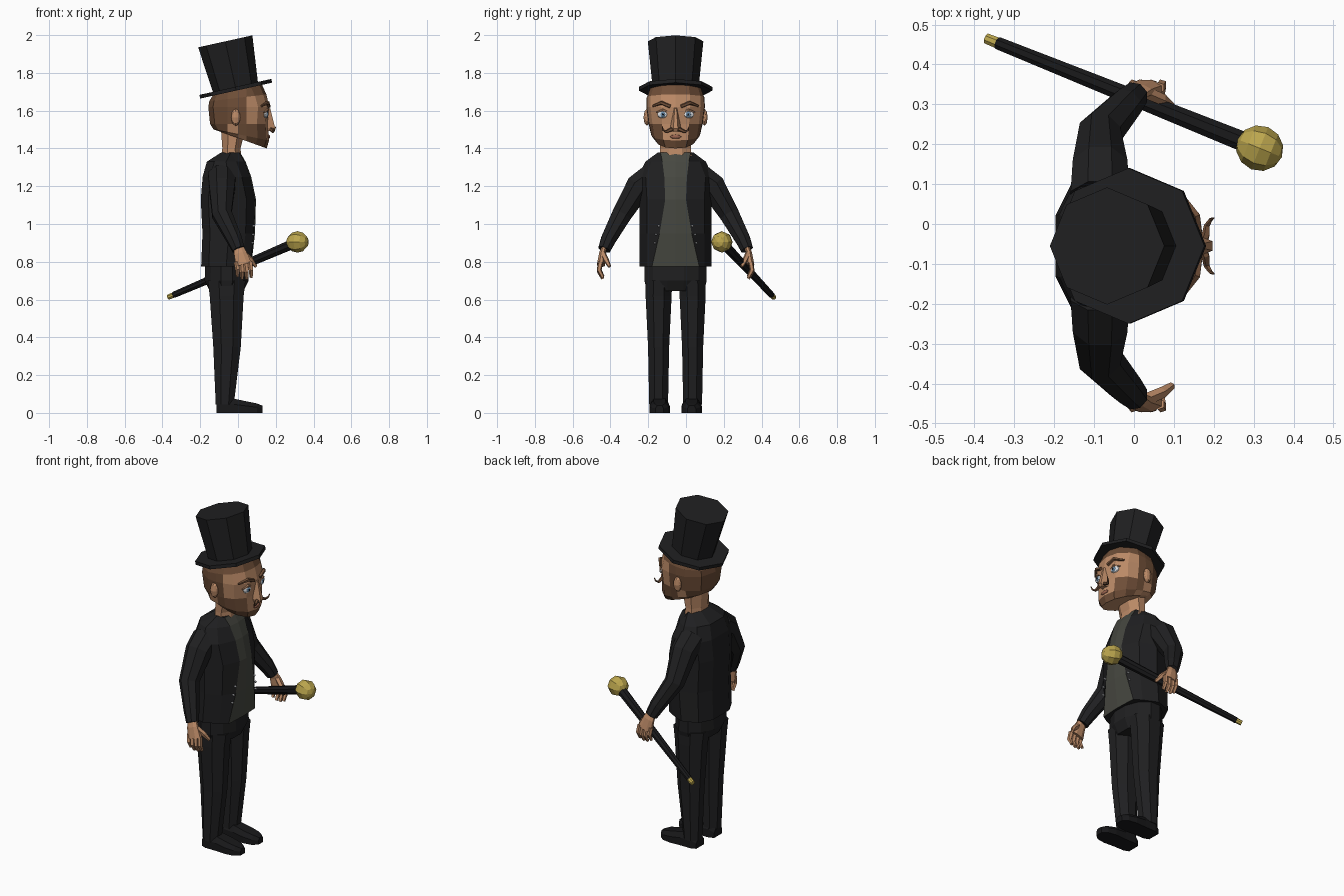
import bpy, bmesh, math
from mathutils import Vector, Matrix

if "Cube" in bpy.data.objects:
    bpy.data.objects.remove(bpy.data.objects["Cube"])

YC = -0.055  # body centre line; the figure faces +x


def mat(name, r, g, b):
    m = bpy.data.materials.new(name)
    m.diffuse_color = (r, g, b, 1)
    m.use_nodes = True
    m.node_tree.nodes["Principled BSDF"].inputs["Base Color"].default_value = m.diffuse_color
    return m


CLOTH = mat("black cloth", .014, .014, .015)
LEATHER = mat("black leather", .009, .009, .010)
VEST = mat("grey vest", .062, .064, .052)
SKIN = mat("skin", .50, .255, .135)
HAIR = mat("brown hair", .155, .075, .038)
GOLD = mat("gold", .50, .38, .075)
WHITE = mat("white", .75, .77, .80)
BLUE = mat("blue iris", .14, .27, .42)
LIP = mat("lip", .33, .13, .08)


def finish(name, bm, mats):
    bmesh.ops.recalc_face_normals(bm, faces=bm.faces)
    me = bpy.data.meshes.new(name)
    bm.to_mesh(me)
    bm.free()
    for m in mats:
        me.materials.append(m)
    ob = bpy.data.objects.new(name, me)
    bpy.context.collection.objects.link(ob)
    return ob


def loft(name, rings, mats, rule=None):
    """Skin a list of equal-length rings; rule(band, segment) picks the material."""
    bm = bmesh.new()
    vs = [[bm.verts.new((p[0], p[1] + YC, p[2])) for p in r] for r in rings]
    n = len(rings[0])
    for b in range(len(vs) - 1):
        for i in range(n):
            j = (i + 1) % n
            f = bm.faces.new((vs[b][i], vs[b][j], vs[b + 1][j], vs[b + 1][i]))
            if rule:
                f.material_index = rule(b, i)
    bm.faces.new(vs[0])
    bm.faces.new(vs[-1])
    return finish(name, bm, mats)


def tube(name, pts, radii, m, n=8, s=1, squash=1.0, rule=None):
    """Tapered tube along points; s = -1 mirrors it across the body."""
    pts = [Vector((x, y * s, z)) for x, y, z in pts]
    rings = []
    for i, p in enumerate(pts):
        d = (pts[min(i + 1, len(pts) - 1)] - pts[max(i - 1, 0)]).normalized()
        ref = Vector((1, 0, 0)) if abs(d.x) < .8 else Vector((0, 0, 1))
        u = (ref - d * ref.dot(d)).normalized()
        w = d.cross(u)
        rings.append([p + radii[i] * (u * math.cos(a) + w * squash * math.sin(a))
                      for a in (math.tau * (k + .5) / n for k in range(n))])
    return loft(name, rings, m if isinstance(m, list) else [m], rule)


def both(half):
    """Close a half outline (front centre to back centre) by mirroring it."""
    return half + [(x, -y, z) for x, y, z in half[-2:0:-1]]


def fold(i, n):
    return min(i, n - 1 - i)


def oval(cx, cy, z, rx, ry, n=8):
    return [(cx + rx * math.cos(math.tau * (k + .5) / n) * 1.08,
             cy + ry * math.sin(math.tau * (k + .5) / n) * 1.08, z) for k in range(n)]


def ball(name, c, size, m, seg=8, rot=0, rings=6):
    bm = bmesh.new()
    bmesh.ops.create_uvsphere(bm, u_segments=seg, v_segments=rings, radius=1)
    bm.transform(Matrix.Translation((c[0], c[1] + YC, c[2])) @ Matrix.Rotation(rot, 4, 'Z')
                 @ Matrix.Diagonal((*size, 1)) @ Matrix.Rotation(math.pi / 2, 4, 'Y'))
    return finish(name, bm, [m])


# Jacket and vest: the strip around the front centre is the vest
def torso_ring(z, w, xb, xf, v):
    c = (xb + xf) / 2
    return both([(xf, 0, z), (xf - .006, v, z), (xf - .05, max(.8 * w, v + .004), z), (c, w, z),
                 (xb + .04, .82 * w, z), (xb, .4 * w, z), (xb, 0, z)])


loft("jacket_and_vest", [torso_ring(*r) for r in (
    (.775, .19, -.195, .07, .125), (.95, .19, -.188, .09, .085), (1.13, .19, -.197, .095, .055),
    (1.25, .198, -.187, .07, .06), (1.33, .16, -.165, .04, .07), (1.378, .095, -.09, .012, .08))],
    [CLOTH, VEST], lambda b, i: int(fold(i, 12) == 0))

# Trousers
loft("hips", [oval(cx, 0, z, rx, ry, 12) for cx, z, rx, ry in (
    (-.06, .645, .085, .145), (-.06, .70, .112, .158), (-.06, .80, .108, .158))], [CLOTH])
for s, side in ((1, "left"), (-1, "right")):
    loft(side + "_trouser_leg", [oval(cx, s * cy, z, rx, ry) for cx, cy, z, rx, ry in (
        (-.07, .09, .045, .048, .05), (-.058, .09, .35, .073, .056),
        (-.06, .09, .62, .09, .069), (-.06, .088, .70, .10, .07))], [CLOTH])

    # Shoe, lofted heel to toe
    shoe = []
    for x, w, h in ((-.115, .038, .05), (-.085, .05, .08), (-.02, .05, .075),
                    (.05, .054, .06), (.10, .046, .05), (.13, .022, .038)):
        shoe.append([(x, s * .085 + a * w, z) for a, z in
                     ((-1, 0), (1, 0), (1, h * .6), (.6, h), (-.6, h), (-1, h * .6))])
    loft(side + "_shoe", shoe, [LEATHER])

    # Sleeve
    tube(side + "_sleeve", [(-.085, .12, 1.25), (-.085, .195, 1.20), (-.085, .285, 1.05),
                            (-.02, .355, .92), (.003, .378, .865)],
         [.08, .074, .056, .043, .035], CLOTH, 8, s)

    # Hand with four curled fingers and a thumb
    tube(side + "_palm", [(.0, .375, .885), (.012, .388, .845), (.03, .395, .785)],
         [.026, .036, .046], SKIN, 8, s, .5)
    for i in range(4):
        x = -.008 + .024 * i
        drop = (.0, .012, .012, .004)[i]
        tube(f"{side}_finger_{i + 1}", [(x, .397, .80), (x + .006, .405, .76 - drop),
                                        (x + .006, .385, .722 - drop)],
             [.014, .013, .009], SKIN, 5, s)
    tube(side + "_thumb", [(.03, .385, .845), (.07, .368, .81), (.095, .35, .775)],
         [.016, .015, .009], SKIN, 5, s)

    # Three jacket buttons
    for x, v, z in ((.089, .089, .99), (.087, .104, .945), (.083, .11, .90)):
        ball(side + "_button", (x - .005, s * v, z), (.008, .006, .006), WHITE, 6, 0, 4)

    # Eye, brow and ear
    ball(side + "_eye_white", (.147, s * .07, 1.58), (.010, .028, .021), WHITE, 10, s * .2)
    ball(side + "_iris", (.155, s * .068, 1.58), (.005, .014, .015), BLUE, 8, s * .2)
    ball(side + "_pupil", (.159, s * .067, 1.58), (.003, .006, .007), LEATHER, 6, s * .2)
    tube(side + "_eyelid", [(.152, .040, 1.594), (.156, .07, 1.604), (.138, .102, 1.59)],
         [.005, .007, .004], SKIN, 5, s)
    tube(side + "_eyebrow", [(.163, .028, 1.622), (.157, .075, 1.642), (.125, .12, 1.625)],
         [.010, .011, .006], HAIR, 5, s)
    ball(side + "_ear", (-.012, s * .152, 1.565), (.024, .018, .045), SKIN, 8)

    # Moustache half with an upturned tip
    tube(side + "_moustache", [(.168, 0, 1.505), (.18, .025, 1.50), (.183, .05, 1.488),
                               (.192, .066, 1.497), (.2, .07, 1.515)],
         [.008, .011, .008, .005, .002], HAIR, 5, s)

# Neck
loft("neck", [oval(-.035, 0, 1.34, .055, .085), oval(-.035, 0, 1.40, .048, .082),
              oval(-.025, 0, 1.50, .065, .085)], [SKIN])


# Head: hair and beard picked by band and segment
def head_ring(z, t, w, xb, xf):
    half = [(xf, 0), (xf - .014, .5 * w), (xf - .06, .86 * w), (.045, .98 * w), (.0, w),
            (-.055, .97 * w), (xb + .025, .62 * w), (xb, 0)]
    return both([(x, y, z + t * x) for x, y in half])


def head_rule(b, i):
    k = fold(i, 14)
    if b == 0:
        return int(k <= 2)
    if b == 1:
        return int(k in (1, 2, 3) or k >= 5)
    if b in (2, 3):
        return int(k >= 3)
    return 1


loft("head", [head_ring(*r) for r in (
    (1.455, -.36, .108, -.09, .152), (1.475, -.2, .13, -.13, .164), (1.53, 0, .143, -.148, .16),
    (1.62, 0, .155, -.157, .166), (1.668, .12, .153, -.152, .15), (1.715, .22, .135, -.13, .125))],
    [SKIN, HAIR], head_rule)

# Nose and mouth
loft("nose", [[(.15, -.012, 1.615), (.15, .012, 1.615), (.171, .005, 1.612), (.171, -.005, 1.612)],
              [(.15, -.03, 1.51), (.15, .03, 1.51), (.197, .012, 1.505), (.197, -.012, 1.505)],
              [(.15, -.024, 1.492), (.15, .024, 1.492), (.188, .01, 1.49), (.188, -.01, 1.49)]],
     [SKIN])
ball("mouth", (.162, 0, 1.462), (.008, .03, .011), LIP, 8)

# Top hat, tilted back
axis = Matrix.Translation((-.012, 0, 1.717)) @ Matrix.Rotation(-math.radians(12.5), 4, 'Y')
hat = [[axis @ Vector((r * math.cos(k * math.tau / 8), r * math.sin(k * math.tau / 8), h))
        for k in range(8)]
       for r, h in ((.195, -.011), (.195, .009), (.122, .009), (.147, .256))]
loft("top_hat", hat, [CLOTH])

# Walking cane: gold tip, black shaft, gold knob
a, b = Vector((-.37, .465 - YC, .612)), Vector((.315, .19 - YC, .905))
ts = (0, .04, .045, .5, .95)
tube("cane", [a.lerp(b, t) for t in ts], [.014, .015, .017, .022, .027], [GOLD, LEATHER], 8,
     rule=lambda band, i: int(band > 0))
ball("cane_knob", b, (.06, .057, .057), GOLD, 8, math.atan2(b.y - a.y, b.x - a.x))
